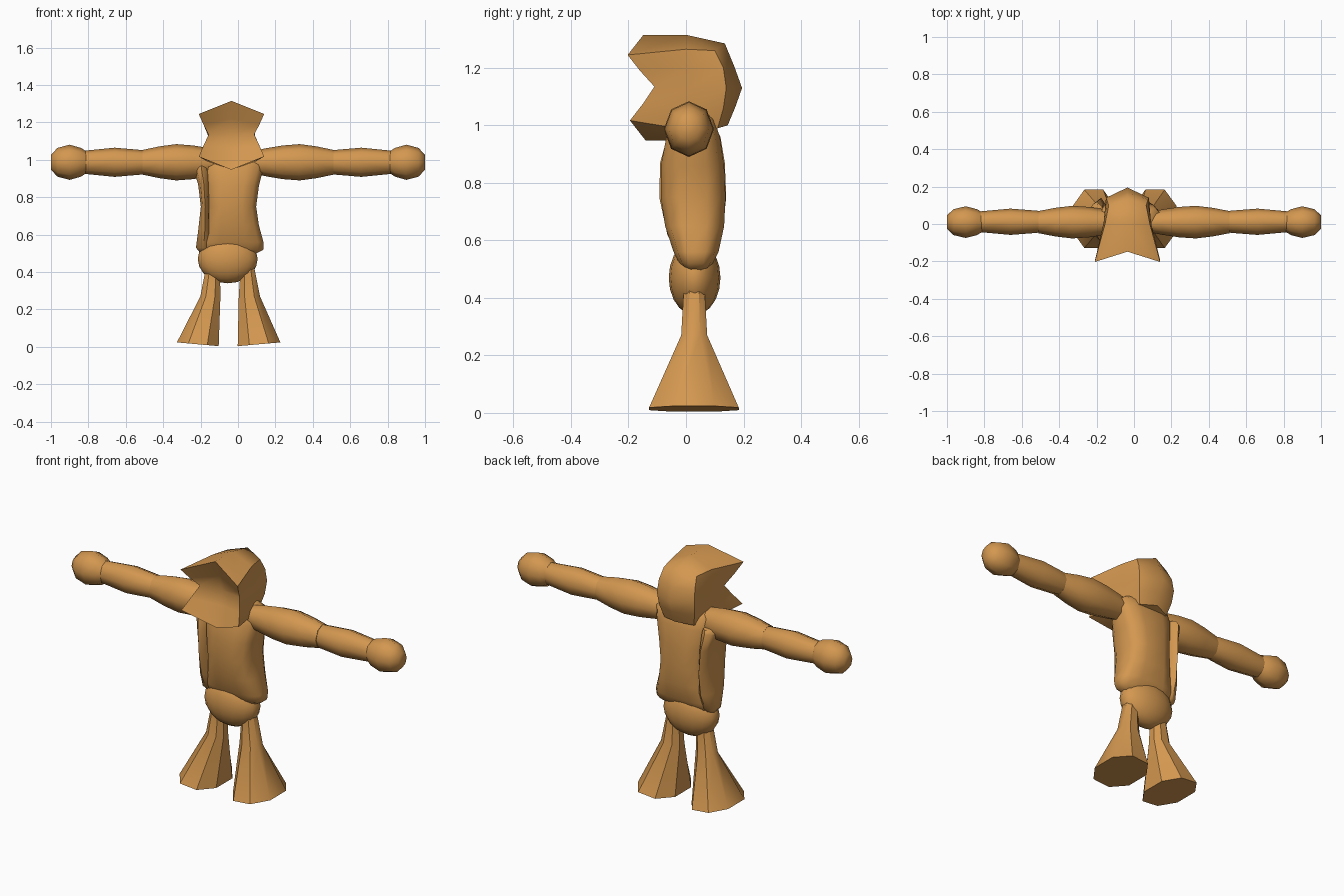
import bpy
import math
from mathutils import Vector

cube = bpy.data.objects.get("Cube")
if cube:
    bpy.data.objects.remove(cube, do_unlink=True)

clay = bpy.data.materials.new("warm_tan")
clay.use_nodes = True
TAN = (0.65, 0.31, 0.08, 1)
clay.diffuse_color = TAN
bsdf = next(n for n in clay.node_tree.nodes if n.type == "BSDF_PRINCIPLED")
bsdf.inputs["Base Color"].default_value = TAN
bsdf.inputs["Roughness"].default_value = 0.8


def finish(obj, angle):
    obj.data.materials.append(clay)
    bpy.ops.object.select_all(action="DESELECT")
    obj.select_set(True)
    bpy.context.view_layer.objects.active = obj
    bpy.ops.object.mode_set(mode="EDIT")
    bpy.ops.mesh.select_all(action="SELECT")
    bpy.ops.mesh.normals_make_consistent(inside=False)
    bpy.ops.object.mode_set(mode="OBJECT")
    bpy.ops.object.shade_smooth_by_angle(angle=math.radians(angle))
    return obj


def loft(name, rings, angle=45, tips=(None, None)):
    """Skin closed rings of equal size; ends are flat or close on a tip."""
    n = len(rings[0])
    verts = [Vector(p) for ring in rings for p in ring]
    faces = []
    for r in range(len(rings) - 1):
        for i in range(n):
            a, b = r * n + i, r * n + (i + 1) % n
            faces.append((a, b, b + n, a + n))
    for start, tip in zip((0, len(verts) - n), tips):
        if tip is None:
            faces.append(tuple(range(start, start + n)))
        else:
            verts.append(Vector(tip))
            k = len(verts) - 1
            faces += [(start + i, start + (i + 1) % n, k) for i in range(n)]
    mesh = bpy.data.meshes.new(name)
    mesh.from_pydata(verts, [], faces)
    obj = bpy.data.objects.new(name, mesh)
    bpy.context.collection.objects.link(obj)
    return finish(obj, angle)


def level_ring(z, x0, x1, y0, y1, n=8, power=1.0, turn=0.5):
    """Horizontal rounded ring filling a rectangle."""
    pts = []
    for i in range(n):
        t = 2 * math.pi * (i + turn) / n
        c, s = math.cos(t), math.sin(t)
        c = math.copysign(abs(c) ** power, c)
        s = math.copysign(abs(s) ** power, s)
        pts.append(((x0 + x1) / 2 + c * (x1 - x0) / 2,
                    (y0 + y1) / 2 + s * (y1 - y0) / 2, z))
    return pts


def arm_part(name, side, sections, cy):
    rings = []
    for x, r in sections:
        rings.append([(side * x, cy + 0.9 * r * math.cos(i * math.pi / 4),
                       0.987 + r * math.sin(i * math.pi / 4)) for i in range(8)])
    loft(name, rings, 50)


# Arms and hands
for label, side in (("left", 1), ("right", -1)):
    arm_part(label + "_upper_arm", side,
             [(0.08, 0.06), (0.15, 0.075), (0.24, 0.09), (0.33, 0.097), (0.42, 0.085), (0.51, 0.066)], 0.01)
    arm_part(label + "_forearm", side,
             [(0.49, 0.06), (0.52, 0.066), (0.66, 0.078), (0.82, 0.062)], 0.012)
    arm_part(label + "_hand", side,
             [(0.81, 0.058), (0.84, 0.077), (0.9, 0.094), (0.965, 0.077), (1.0, 0.04)], 0.01)

# Torso with pinched waist
torso_levels = [
    (0.49, -0.15, 0.08, 0.0, 0.07), (0.52, -0.2, 0.14, -0.025, 0.095),
    (0.56, -0.2, 0.14, -0.045, 0.115), (0.65, -0.175, 0.115, -0.075, 0.135),
    (0.75, -0.165, 0.10, -0.09, 0.14), (0.86, -0.175, 0.115, -0.09, 0.135),
    (0.96, -0.19, 0.14, -0.07, 0.12), (1.02, -0.185, 0.145, -0.04, 0.1),
    (1.06, -0.14, 0.08, -0.01, 0.07)]
loft("torso", [level_ring(*row, n=12, power=0.65) for row in torso_levels], 55)

# Curved panel along the right flank
flank_levels = [
    (0.5, -0.2, -0.16, 0.01, 0.06), (0.53, -0.227, -0.14, -0.02, 0.09),
    (0.62, -0.215, -0.14, -0.065, 0.125), (0.75, -0.2, -0.15, -0.093, 0.14),
    (0.87, -0.215, -0.15, -0.09, 0.135), (0.96, -0.243, -0.15, -0.065, 0.12),
    (0.98, -0.22, -0.16, -0.05, 0.11)]
loft("right_flank", [level_ring(*row, n=10) for row in flank_levels], 50)

# Pelvis
bpy.ops.mesh.primitive_uv_sphere_add(segments=16, ring_count=10, location=(-0.055, 0.03, 0.47))
pelvis = bpy.context.object
pelvis.name = "pelvis"
pelvis.scale = (0.16, 0.09, 0.13)
finish(pelvis, 60)

# Flared legs, with slightly uneven soles
leg_levels = {
    "right_leg": [(0.0, -0.335, -0.095, -0.14, 0.195), (0.27, -0.205, -0.09, -0.02, 0.077),
                  (0.47, -0.165, -0.095, -0.008, 0.065)],
    "left_leg": [(0.0, -0.01, 0.235, -0.14, 0.195), (0.27, 0.0, 0.122, -0.02, 0.077),
                 (0.47, 0.015, 0.08, -0.008, 0.065)]}
for name, rows in leg_levels.items():
    rings = [level_ring(*row, power=0.9) for row in rows]
    out = -1 if name.startswith("right") else 1
    xs = [p[0] * out for p in rings[0]]
    low, span = min(xs), max(xs) - min(xs)
    rings[0] = [(x, y, 0.004 + 0.02 * (x * out - low) / span) for x, y, z in rings[0]]
    loft(name, rings, 40)

# Head: mirrored half rings, front to back, with jutting brow and jaw corners
HEAD_X = -0.035
head_halves = [
    [(0, -0.14, 0.947), (0.175, -0.195, 1.017), (0.115, 0.0, 0.985), (0.09, 0.11, 0.99), (0, 0.145, 1.0)],
    [(0, -0.105, 1.06), (0.15, -0.15, 1.075), (0.122, 0.02, 1.06), (0.108, 0.13, 1.06), (0, 0.172, 1.065)],
    [(0, -0.09, 1.135), (0.122, -0.11, 1.135), (0.125, 0.02, 1.13), (0.115, 0.14, 1.13), (0, 0.195, 1.13)],
    [(0, -0.11, 1.22), (0.15, -0.16, 1.19), (0.127, 0.01, 1.2), (0.11, 0.13, 1.2), (0, 0.168, 1.205)],
    [(0, -0.148, 1.315), (0.175, -0.203, 1.245), (0.12, 0.0, 1.265), (0.1, 0.1, 1.26), (0, 0.135, 1.285)]]
head_rings = []
for half in head_halves:
    ring = half + [(-x, y, z) for x, y, z in reversed(half[1:-1])]
    head_rings.append([(x + HEAD_X, y, z) for x, y, z in ring])
loft("head", head_rings, 55, ((HEAD_X, -0.05, 0.947), (HEAD_X, 0.0, 1.315)))
